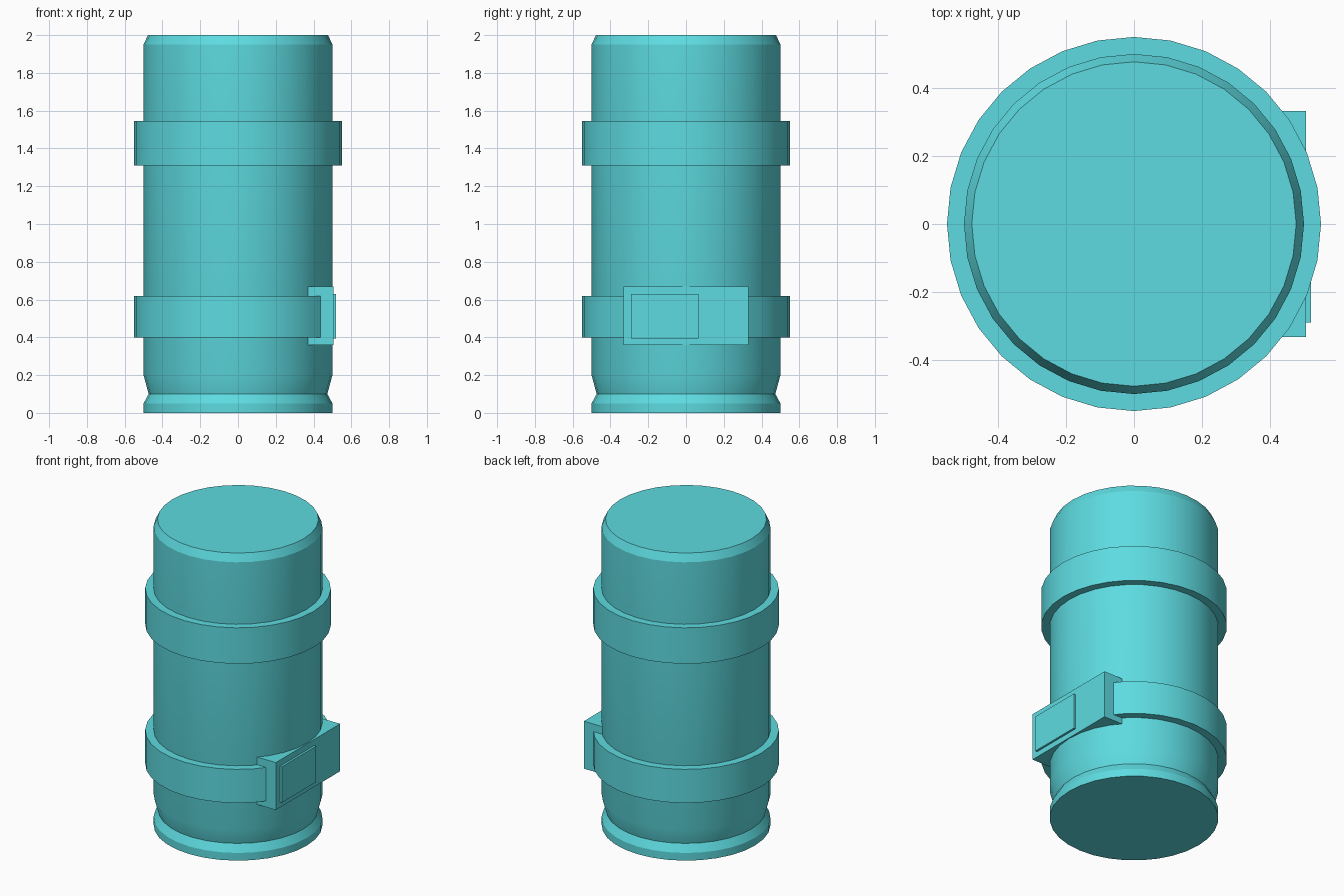
import bpy
import bmesh
from math import cos, sin, tau, radians

SIDES = 32

cube = bpy.data.objects.get("Cube")
if cube:
    bpy.data.objects.remove(cube, do_unlink=True)

teal = bpy.data.materials.new("bright teal")
teal.use_nodes = True
colour = (0.11, 0.71, 0.75, 1)
teal.diffuse_color = colour
teal.node_tree.nodes["Principled BSDF"].inputs["Base Color"].default_value = colour


def finish(name, bm, smooth=False):
    bmesh.ops.recalc_face_normals(bm, faces=bm.faces)
    mesh = bpy.data.meshes.new(name)
    bm.to_mesh(mesh)
    bm.free()
    mesh.materials.append(teal)
    obj = bpy.data.objects.new(name, mesh)
    bpy.context.collection.objects.link(obj)
    if smooth:
        bpy.ops.object.select_all(action='DESELECT')
        obj.select_set(True)
        bpy.context.view_layer.objects.active = obj
        bpy.ops.object.shade_smooth_by_angle(angle=radians(20))
    return obj


def lathe(name, profile, first=0, steps=SIDES, closed_profile=False):
    """Turn a (radius, height) profile round z, fully or as a capped arc."""
    bm = bmesh.new()
    full = steps == SIDES
    count = steps if full else steps + 1
    rings = []
    for i in range(count):
        a = tau * (first + i) / SIDES
        rings.append([bm.verts.new((r * cos(a), r * sin(a), z)) for r, z in profile])
    n = len(profile)
    for i in range(steps):
        a, b = rings[i], rings[(i + 1) % count]
        for j in range(n if closed_profile else n - 1):
            k = (j + 1) % n
            bm.faces.new((a[j], b[j], b[k], a[k]))
    if not full:
        bm.faces.new(rings[0])
        bm.faces.new(rings[-1])
    elif not closed_profile:
        bm.faces.new([ring[0] for ring in rings])
        bm.faces.new([ring[-1] for ring in rings])
    return finish(name, bm, smooth=True)


def band(name, bottom, top, **arc):
    inner, outer = 0.49, 0.55
    section = [(inner, bottom), (outer, bottom), (outer, top), (inner, top)]
    return lathe(name, section, closed_profile=True, **arc)


def box(name, low, high):
    bm = bmesh.new()
    bmesh.ops.create_cube(bm, size=1)
    for v in bm.verts:
        v.co = [lo if c < 0 else hi for c, lo, hi in zip(v.co, low, high)]
    return finish(name, bm)


# Canister body with a rimmed foot and a bevelled top
lathe("canister_body", [(0.5, 0), (0.5, 0.05), (0.473, 0.1), (0.5, 0.2),
                        (0.5, 1.95), (0.477, 2)])

# Full upper strap; the lower strap is open where it enters the buckle
band("upper_band", 1.31, 1.545)
band("lower_band", 0.4, 0.62, first=3, steps=SIDES - 6)

# Buckle block and its raised plate
box("buckle_block", (0.37, -0.332, 0.36), (0.506, 0.332, 0.67))
box("buckle_plate", (0.49, -0.29, 0.395), (0.52, 0.065, 0.63))
